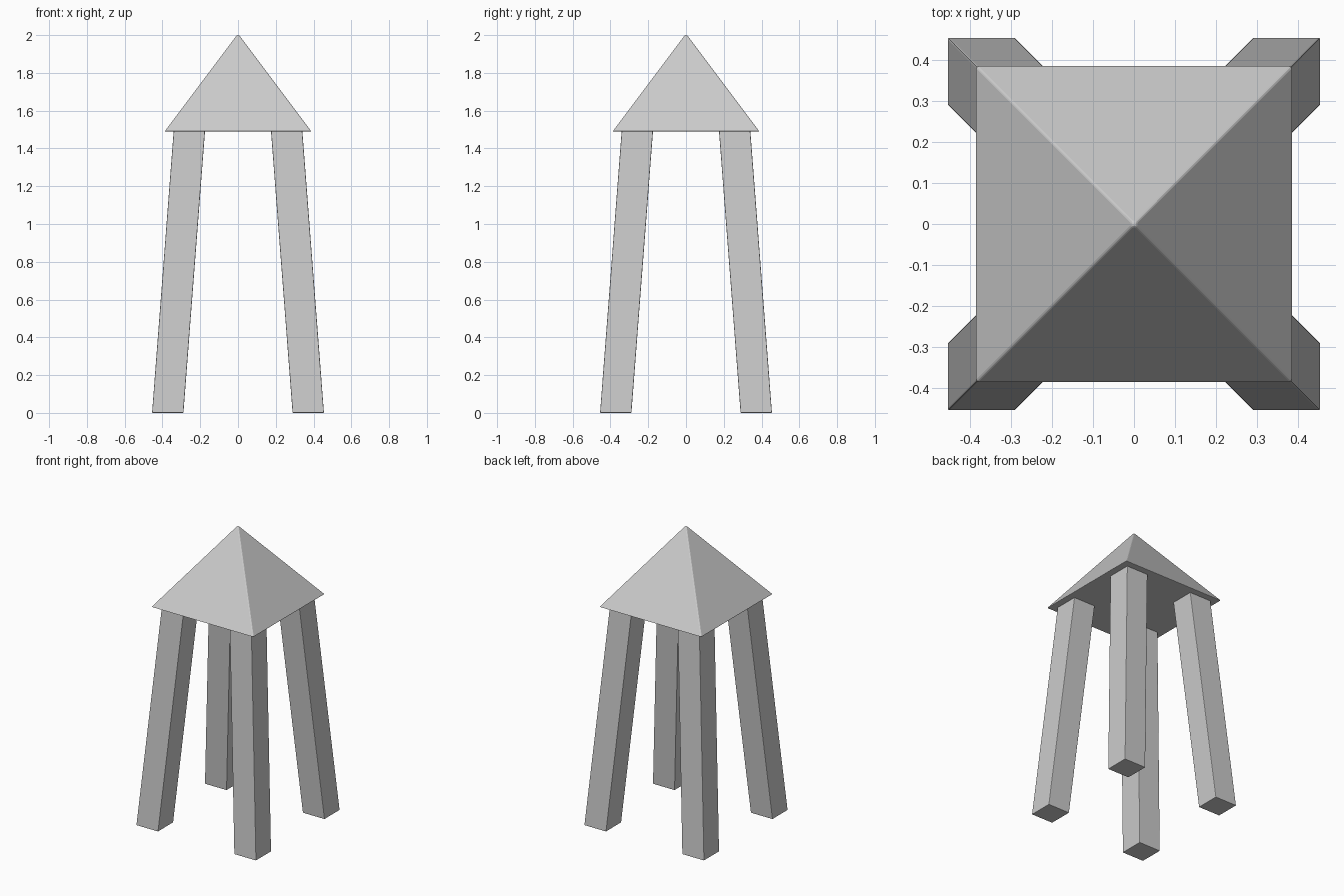
import bpy, bmesh

if "Cube" in bpy.data.objects:
    bpy.data.objects.remove(bpy.data.objects["Cube"])


def frustum(name, bottom, top, bevel):
    """Four-sided block between two horizontal squares: (x, y, z, half width)."""
    bm = bmesh.new()
    rings = []
    for x, y, z, h in (bottom, top):
        rings.append([bm.verts.new((x + sx * h, y + sy * h, z))
                      for sx, sy in ((-1, -1), (1, -1), (1, 1), (-1, 1))])
    lo, hi = rings
    bm.faces.new(lo[::-1])
    bm.faces.new(hi)
    for i in range(4):
        j = (i + 1) % 4
        bm.faces.new((lo[i], lo[j], hi[j], hi[i]))
    bmesh.ops.recalc_face_normals(bm, faces=bm.faces)
    # soften the edges very slightly
    bmesh.ops.bevel(bm, geom=bm.edges[:], offset=bevel, segments=2,
                    profile=0.5, affect='EDGES', clamp_overlap=True)
    mesh = bpy.data.meshes.new(name)
    bm.to_mesh(mesh)
    bm.free()
    obj = bpy.data.objects.new(name, mesh)
    bpy.context.collection.objects.link(obj)
    return obj


# pyramid roof
frustum("roof", (0, 0, 1.49, 0.388), (0, 0, 2.0, 0.006), 0.005)

# four leaning legs with level feet, just entering the roof
for side, sx in (("left", -1), ("right", 1)):
    for end, sy in (("front", -1), ("back", 1)):
        frustum(f"{end}_{side}_leg",
                (sx * 0.372, sy * 0.372, 0.0, 0.083),
                (sx * 0.257, sy * 0.257, 1.50, 0.083), 0.004)
